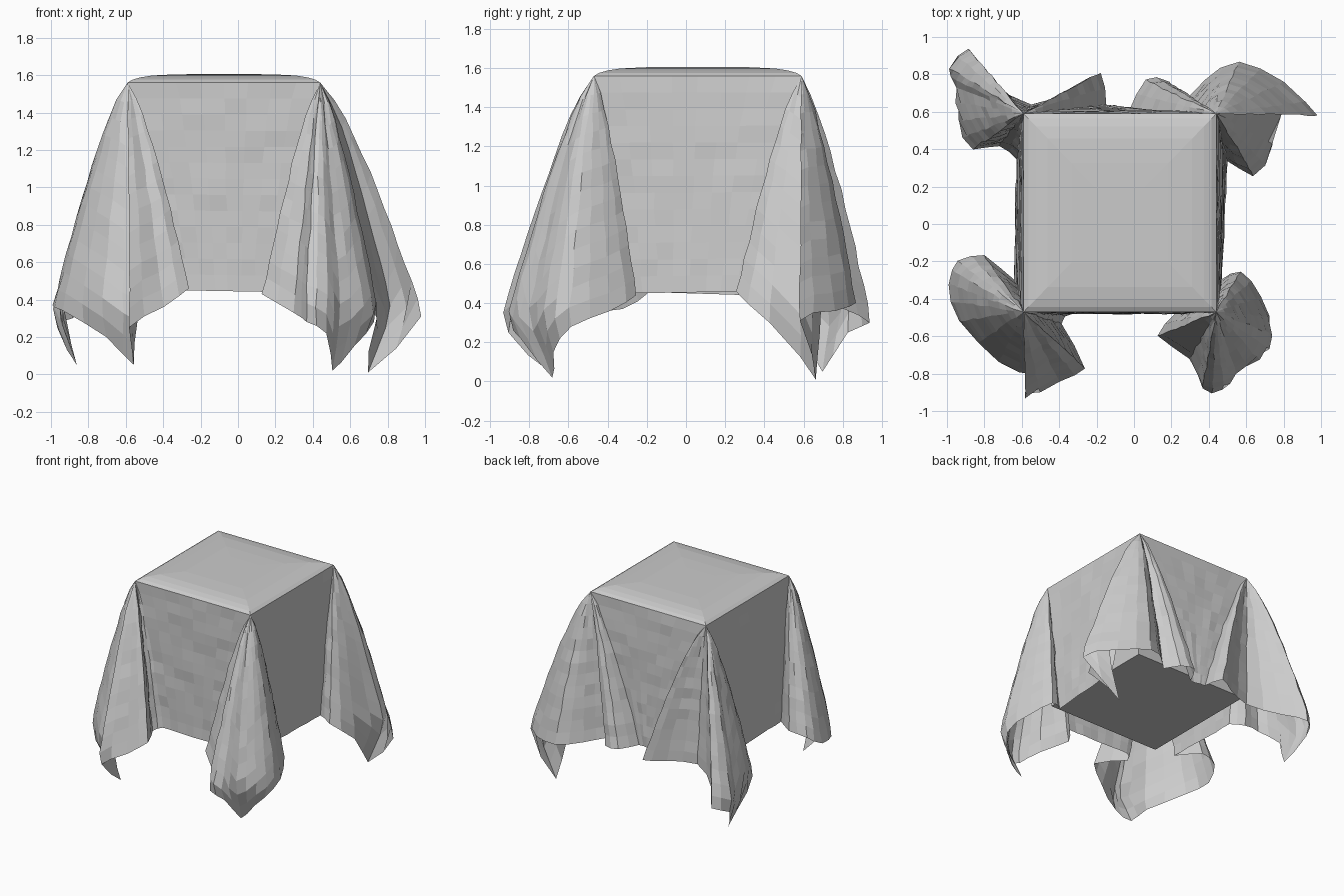
import bpy, bmesh, random
from mathutils import Vector

if "Cube" in bpy.data.objects:
    bpy.data.objects.remove(bpy.data.objects["Cube"])

random.seed(4)
TOP = 1.56
ROWS = 13
CURL = .33  # below this height the cloth tips curl back towards the box

# Box corner (x, y) and the hem of the fold hanging from it, clockwise from above
FOLDS = [
    ((-.59, -.47), [(-.33, -.48, .45), (-.39, -.53, .43), (-.26, -.77, .46), (-.4, -.84, .36),
                    (-.58, -.96, .25), (-.53, -.88, .05), (-.74, -.77, .2), (-.94, -.52, .34),
                    (-.99, -.32, .37), (-.94, -.2, .45), (-.8, -.17, .48), (-.64, -.3, .46)]),
    ((-.59, .59), [(-.63, .34, .44), (-.72, .42, .43), (-.86, .4, .44), (-.96, .55, .3),
                   (-1.03, .76, .05), (-1.01, .85, .25), (-.9, .95, .3), (-.77, .78, .38),
                   (-.55, .64, .45), (-.33, .72, .45), (-.18, .81, .45), (-.15, .64, .46)]),
    ((.44, .59), [(-.02, .62, .46), (.06, .77, .46), (.19, .76, .45), (.26, .65, .45),
                  (.38, .77, .43), (.56, .87, .4), (.8, .76, .36), (.99, .58, .31),
                  (.9, .71, .01), (.76, .42, .3), (.64, .26, .46), (.5, .34, .46)]),
    ((.44, -.47), [(.47, -.3, .45), (.57, -.25, .44), (.68, -.39, .36), (.76, -.6, .28),
                   (.7, -.76, .15), (.57, -.87, .02), (.48, -.92, .22), (.36, -.91, .28),
                   (.3, -.72, .33), (.13, -.6, .43), (.22, -.48, .44)]),
]


def smooth_path(points, steps):
    """Catmull-Rom curve through the points."""
    p = [Vector(q) for q in points]
    p = [p[0]] + p + [p[-1]]
    out = []
    for i in range(1, len(p) - 2):
        a, b, c, d = p[i - 1:i + 3]
        for k in range(steps):
            t = k / steps
            out.append(.5 * (2 * b + (c - a) * t + (2 * a - 5 * b + 4 * c - d) * t * t
                             + (3 * b - a - 3 * c + d) * t ** 3))
    return out + [p[-2]]


# Columns of cloth: each runs from a point on the box rim to a point on the hem
columns = []
for i, (corner, hem) in enumerate(FOLDS):
    rim = Vector((*corner, TOP))
    columns += [(rim, h) for h in smooth_path(hem, 2)]
    next_corner, next_hem = FOLDS[(i + 1) % 4]
    a, b = Vector(hem[-1]), Vector(next_hem[0])
    for k in range(1, 8):
        f = k / 8
        columns.append((rim.lerp(Vector((*next_corner, TOP)), f), a.lerp(b, f)))

# Draped cloth: gently domed top rings, then the hanging rows
bm = bmesh.new()
centre = Vector((-.075, .06, 1.605))
rings = []
for s in (.25, .5, .75, .87, .95):
    rings.append([bm.verts.new((*centre.lerp(r, s).xy, centre.z - .04 * s ** 6))
                  for r, h in columns])
for j in range(ROWS + 1):
    t = j / ROWS
    ring = []
    for r, h in columns:
        xy = r.xy.lerp(h.xy, t ** .76)
        z = r.z + (h.z - r.z) * t
        xy += (r.xy - h.xy).normalized() * max(0, CURL - z) * .65
        crumple = .005 if j else 0
        ring.append(bm.verts.new((xy.x + random.uniform(-crumple, crumple),
                                  xy.y + random.uniform(-crumple, crumple), z)))
    rings.append(ring)
n = len(columns)
hub = bm.verts.new(centre)
for k in range(n):
    bm.faces.new((hub, rings[0][k], rings[0][(k + 1) % n]))
    for upper, lower in zip(rings, rings[1:]):
        bm.faces.new((upper[k], lower[k], lower[(k + 1) % n], upper[(k + 1) % n]))
bmesh.ops.remove_doubles(bm, verts=bm.verts, dist=.0005)
bmesh.ops.recalc_face_normals(bm, faces=bm.faces)
mesh = bpy.data.meshes.new("draped_cloth")
bm.to_mesh(mesh)
bm.free()
bpy.context.collection.objects.link(bpy.data.objects.new("draped_cloth", mesh))

# Box under the cloth
bpy.ops.mesh.primitive_cube_add(size=1, location=(-.075, .06, 1.05))
box = bpy.context.object
box.name = "box"
box.scale = (1, 1, 1)
